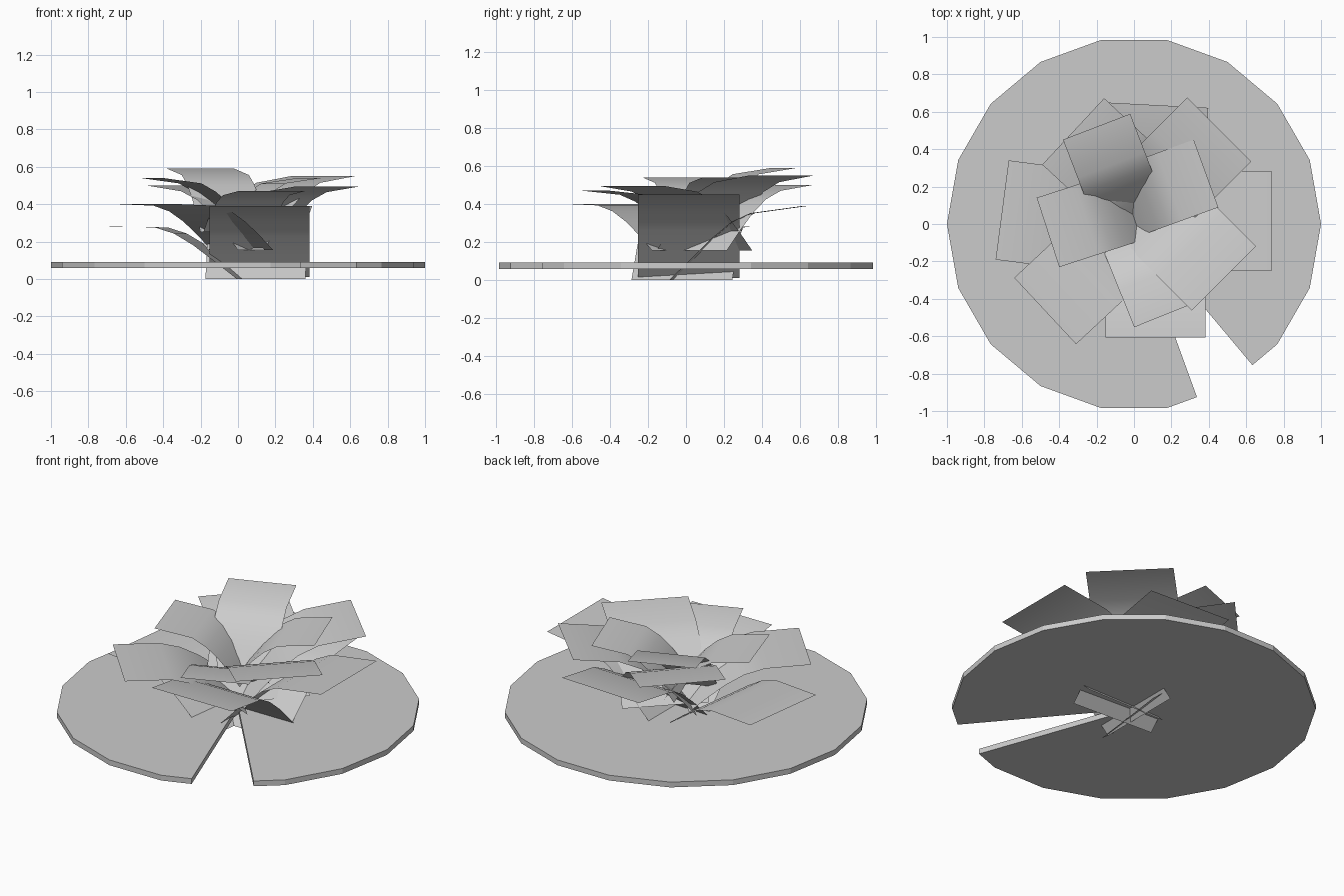
import bpy, bmesh, math
from mathutils import Vector

cube = bpy.data.objects.get("Cube")
if cube:
    bpy.data.objects.remove(cube)

GREY = (0.6, 0.6, 0.6, 1)
mat = bpy.data.materials.new("plain grey")
mat.use_nodes = True
mat.diffuse_color = GREY
mat.node_tree.nodes["Principled BSDF"].inputs["Base Color"].default_value = GREY


def finish(name, bm, smooth):
    mesh = bpy.data.meshes.new(name)
    bm.to_mesh(mesh)
    bm.free()
    mesh.materials.append(mat)
    for p in mesh.polygons:
        p.use_smooth = smooth
    obj = bpy.data.objects.new(name, mesh)
    bpy.context.collection.objects.link(obj)
    return obj


# Floating leaf: 18-sided disc with a wedge cut out to the centre
def leaf(bottom, top):
    bm = bmesh.new()
    mid = math.cos(math.radians(10))
    rim = [(mid, -50)] + [(1, a) for a in range(-40, 281, 20)] + [(mid, 290)]
    ring = [bm.verts.new((r * math.cos(math.radians(a)), r * math.sin(math.radians(a)), bottom))
            for r, a in rim]
    centre = bm.verts.new((0, 0, bottom))
    faces = [bm.faces.new((centre, a, b)) for a, b in zip(ring, ring[1:])]
    lid = bmesh.ops.extrude_face_region(bm, geom=faces)["geom"]
    for v in lid:
        if isinstance(v, bmesh.types.BMVert):
            v.co.z = top
    bmesh.ops.recalc_face_normals(bm, faces=bm.faces)
    finish("leaf_pad", bm, False)


# Petal: a curved rectangular sheet, rising from its base and flattening at the tip
def petal(name, tip, angle, length, width, base_z, curve, bulge=0):
    out = Vector((math.cos(math.radians(angle)), math.sin(math.radians(angle)), 0))
    side = Vector((-out.y, out.x, 0)) * width / 2
    end = Vector((tip[0], tip[1], 0))
    bm = bmesh.new()
    rows = []
    for t, h in curve:
        p = end - out * length * (1 - t)
        p.z = base_z + (tip[2] - base_z) * h + bulge * 4 * t * (1 - t)
        rows.append((bm.verts.new(p + side), bm.verts.new(p - side)))
    for (a, b), (c, d) in zip(rows, rows[1:]):
        bm.faces.new((a, b, d, c))
    finish(name, bm, True)


OUTER = [(0, 0), (.16, .28), (.32, .57), (.46, .78), (.6, .9), (1, 1)]
MIDDLE = [(0, 0), (.15, .3), (.3, .57), (.45, .78), (.62, .91), (1, 1)]
INNER = [(0, 0), (.12, .28), (.25, .53), (.39, .74), (.56, .9), (1, 1)]

leaf(.058, .09)

# Outer ring
petal("outer_petal_left", (.735, .015, .45), 0, .76, .535, .01, OUTER)
petal("outer_petal_back", (.13, .635, .39), 87, .71, .535, 0, OUTER)
petal("outer_petal_right", (-.705, .075, .28), 172.5, .74, .535, 0, OUTER, .025)
petal("outer_petal_front", (.115, -.608, .39), 270, .68, .535, .01, OUTER)

# Middle ring
petal("middle_petal_back_left", (.455, .505, .55), 45, .69, .485, .155, MIDDLE)
petal("middle_petal_back_right", (-.325, .495, .5), 137, .67, .485, .155, MIDDLE)
petal("middle_petal_front_right", (-.475, -.465, .4), 223, .68, .485, .155, MIDDLE, .015)
petal("middle_petal_front_left", (.48, -.29, .495), 315, .66, .485, .155, MIDDLE)

# Inner ring
petal("inner_petal_left", (.385, .27, .54), 20, .47, .385, .25, INNER)
petal("inner_petal_back", (-.2, .52, .59), 111, .5, .385, .25, INNER)
petal("inner_petal_right", (-.46, -.045, .54), 198, .49, .39, .25, INNER)
petal("inner_petal_front", (.18, -.48, .47), 292, .5, .385, .25, INNER)
